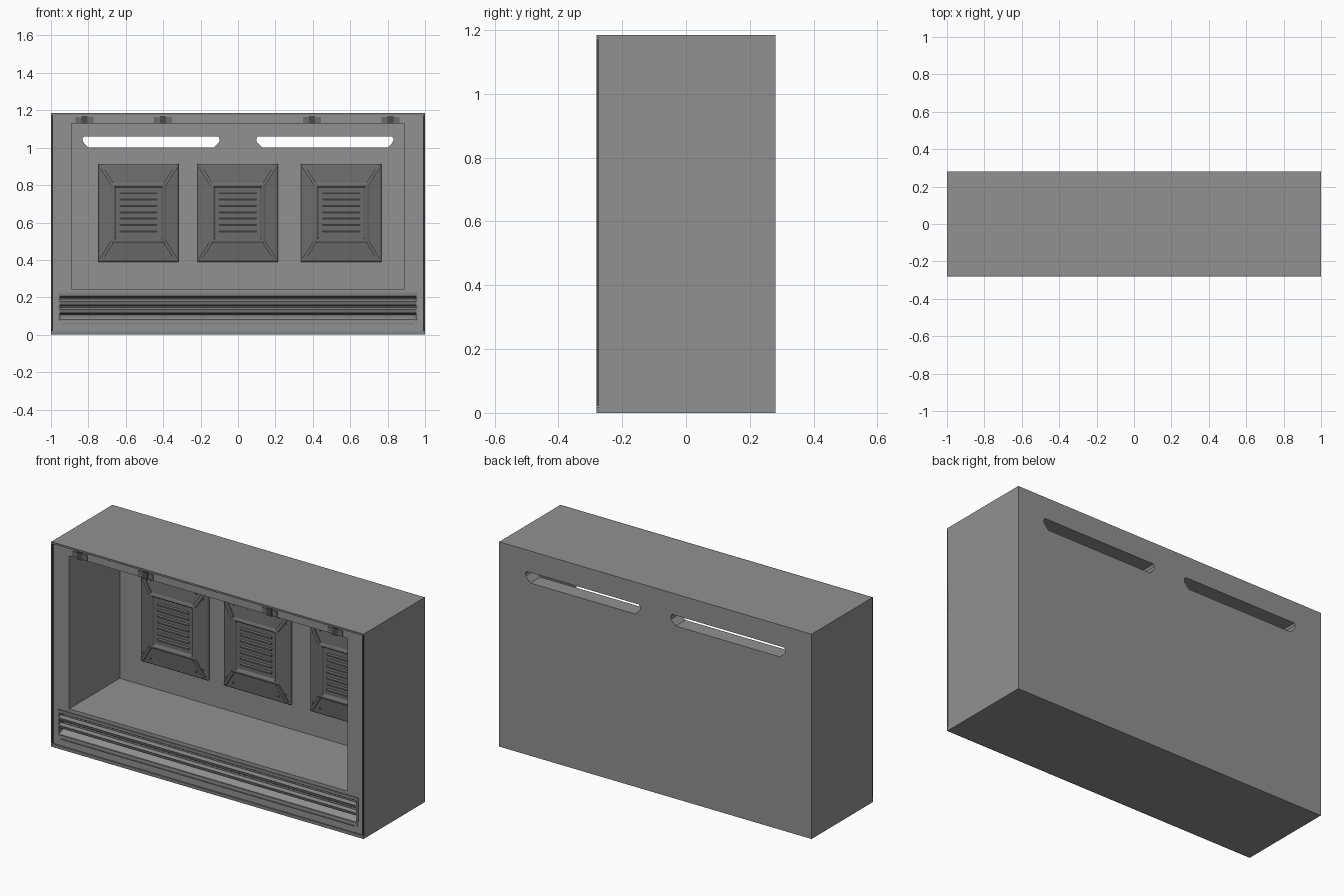
import bpy, bmesh
from mathutils import Vector

if "Cube" in bpy.data.objects:
    bpy.data.objects.remove(bpy.data.objects["Cube"])

FRONT, BACK, WALL = -0.28, 0.28, 0.19   # front face, rear face, inner face of the back wall


def material(name, g):
    m = bpy.data.materials.new(name)
    m.diffuse_color = (g, g, g, 1)
    m.use_nodes = True
    m.node_tree.nodes["Principled BSDF"].inputs["Base Color"].default_value = m.diffuse_color
    return m


BODY = material("body_grey", 0.285)
MID = material("grille_grey", 0.22)
DARK = material("vent_grey", 0.15)
BLACK = material("trim_dark", 0.07)


def finish(name, bm, mat=BODY):
    bmesh.ops.recalc_face_normals(bm, faces=bm.faces)
    me = bpy.data.meshes.new(name)
    bm.to_mesh(me)
    bm.free()
    me.materials.append(mat)
    ob = bpy.data.objects.new(name, me)
    bpy.context.collection.objects.link(ob)
    return ob


def add_box(bm, x0, x1, y0, y1, z0, z1):
    for v in bmesh.ops.create_cube(bm, size=1)["verts"]:
        v.co = Vector(((x0 + x1) / 2 + v.co.x * (x1 - x0),
                       (y0 + y1) / 2 + v.co.y * (y1 - y0),
                       (z0 + z1) / 2 + v.co.z * (z1 - z0)))


def boxes(name, mat, *dims):
    bm = bmesh.new()
    for d in dims:
        add_box(bm, *d)
    return finish(name, bm, mat)


def skin(bm, r0, r1):
    """Closed solid between two matching rings of points."""
    a, b = [[bm.verts.new(p) for p in r] for r in (r0, r1)]
    bm.faces.new(a)
    bm.faces.new(b[::-1])
    for i in range(len(a)):
        j = (i + 1) % len(a)
        bm.faces.new((a[i], b[i], b[j], a[j]))


def add_prism(bm, pts, axis, a, b):
    """Extrude a 2D outline: axis 'x' takes (y, z) points, axis 'y' takes (x, z) points."""
    place = (lambda p, t: (t, p[0], p[1])) if axis == 'x' else (lambda p, t: (p[0], t, p[1]))
    skin(bm, [place(p, a) for p in pts], [place(p, b) for p in pts])


def cut(target, cutter):
    m = target.modifiers.new("cut", 'BOOLEAN')
    m.object, m.operation, m.solver = cutter, 'DIFFERENCE', 'EXACT'
    bpy.context.view_layer.objects.active = target
    bpy.ops.object.modifier_apply(modifier=m.name)
    bpy.data.objects.remove(cutter)


# Housing with deep front cavity, grille pocket and two rear slots
housing = boxes("housing", BODY, (-1, 1, FRONT + 0.008, BACK, 0, 1.185))
cut(housing, boxes("cavity_cutter", BODY, (-0.89, 0.89, -0.4, WALL, 0.245, 1.13)))
cut(housing, boxes("grille_cutter", BODY, (-0.957, 0.957, -0.4, -0.215, 0.058, 0.225)))
slot = [(.13, 1.0), (.80, 1.0), (.828, 1.03), (.832, 1.048), (.824, 1.061),
        (.106, 1.061), (.098, 1.048), (.10, 1.03)]
for s in (-1, 1):
    bm = bmesh.new()
    add_prism(bm, [(s * x, z) for x, z in slot], 'y', 0.1, 0.4)
    cut(housing, finish("slot_cutter", bm))

# Thin raised trim around the front edge
boxes("front_trim_sides", BLACK, *[(s * 0.995 - 0.005, s * 0.995 + 0.005, FRONT - 0.001,
                                    FRONT + 0.01, 0.02, 1.173) for s in (-1, 1)])
boxes("front_trim_top_bottom", MID,
      (-1, 1, FRONT, FRONT + 0.01, 1.175, 1.185),
      (-1, 1, FRONT, FRONT + 0.01, 0, 0.018))

# Lower grille: thick bars running the full width above a sloping sill
profiles = {
    "grille_top_strip": (MID, [(-0.277, 0.225), (-0.277, 0.207), (-0.25, 0.200),
                               (-0.215, 0.207), (-0.215, 0.225)]),
    "grille_upper_bar": (MID, [(-0.276, 0.178), (-0.270, 0.160), (-0.235, 0.157),
                               (-0.230, 0.180), (-0.262, 0.190)]),
    "grille_lower_bar": (MID, [(-0.276, 0.135), (-0.270, 0.117), (-0.235, 0.112),
                               (-0.230, 0.137), (-0.262, 0.146)]),
    "grille_sill": (BODY, [(-0.277, 0.058), (-0.277, 0.078), (-0.270, 0.086),
                           (-0.215, 0.108), (-0.215, 0.058)]),
}
for name, (mat, p) in profiles.items():
    bm = bmesh.new()
    add_prism(bm, p, 'x', -0.956, 0.956)
    finish(name, bm, mat)
boxes("grille_back", BLACK, (-0.956, 0.956, -0.222, -0.215, 0.105, 0.21))
boxes("grille_ends", MID, *[(s * 0.957 - 0.004, s * 0.957 + 0.004, -0.276, -0.215, 0.085, 0.225)
                            for s in (-1, 1)])
boxes("sill_ribs", MID, (-0.94, 0.94, -0.279, -0.27, 0.056, 0.062),
      (-0.95, 0.95, -0.279, -0.27, 0.076, 0.082))

# Clips along the top of the front frame
for i, x in enumerate((-0.82, -0.4, 0.395, 0.815)):
    boxes(f"top_clip_plate_{i + 1}", DARK, (x - 0.048, x + 0.048, -0.276, -0.26, 1.132, 1.165))
    boxes(f"top_clip_core_{i + 1}", BLACK, (x - 0.016, x + 0.016, -0.279, -0.255, 1.128, 1.17))


def vent(name, cx):
    # Stepped frustum, ring by ring: half width, half height, distance from the wall
    cz = 0.651
    corners = ((-1, -1), (1, -1), (1, 1), (-1, 1))
    rings = [(.215, .263, 0), (.215, .263, .012), (.207, .255, .017), (.146, .160, .028),
             (.138, .152, .034), (.128, .142, .034), (.122, .136, .020)]
    bm = bmesh.new()
    loops = [[bm.verts.new((cx + sx * w, WALL - d, cz + sz * h)) for sx, sz in corners]
             for w, h, d in rings]
    for a, b in zip(loops, loops[1:]):
        for i in range(4):
            j = (i + 1) % 4
            bm.faces.new((a[i], a[j], b[j], b[i]))
    bm.faces.new(loops[-1])
    plate = finish(name, bm, DARK)
    bev = plate.modifiers.new("bevel", 'BEVEL')
    bev.width, bev.segments = 0.003, 1

    # Diagonal ribs and hexagonal screws on the corners
    ribs, screws = bmesh.new(), bmesh.new()
    for sx, sz in corners:
        p0 = Vector((cx + sx * .200, WALL - .014, cz + sz * .247))
        p1 = Vector((cx + sx * .142, WALL - .026, cz + sz * .156))
        side = (p1 - p0).cross(Vector((0, 1, 0))).normalized() * 0.009
        up = Vector((0, -0.011, 0))
        lo = [p0 - side, p0 + side, p1 + side, p1 - side]
        skin(ribs, lo, [p + up for p in lo])
        for px, pz in ((.145, .225), (.19, .205)):
            hexagon = [(cx + sx * px + .005 * a, cz + sz * pz + .005 * b)
                       for a, b in ((1, 0), (.5, .87), (-.5, .87), (-1, 0), (-.5, -.87), (.5, -.87))]
            add_prism(screws, hexagon, 'y', WALL - .01, WALL - .026)
    finish(name + "_ribs", ribs, DARK)
    finish(name + "_screws", screws, DARK)

    # Tilted louvres in the centre
    bm = bmesh.new()
    for i in range(7):
        z = cz + (i - 3) * 0.034
        y = WALL - .018
        add_prism(bm, [(y, z + .007), (y - .010, z + .001), (y - .010, z - .007), (y, z - .007)],
                  'x', cx - 0.1, cx + 0.1)
    finish(name + "_louvres", bm, DARK)


# Three vent panels on the inner back wall
for label, cx in (("left", -0.532), ("middle", -0.002), ("right", 0.552)):
    vent(f"vent_{label}", cx)
